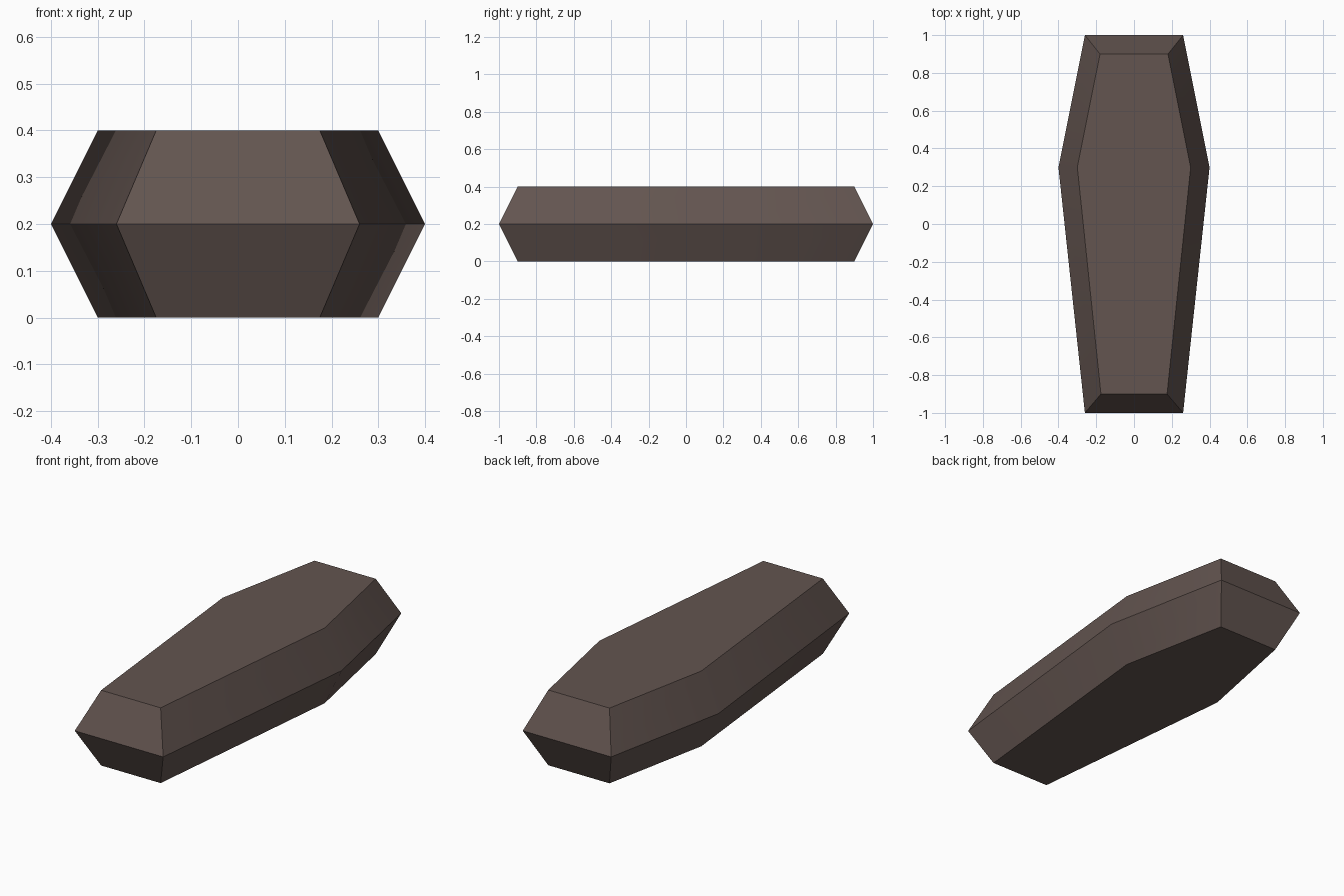
import bpy
import bmesh
import math

cube = bpy.data.objects.get("Cube")
if cube:
    bpy.data.objects.remove(cube, do_unlink=True)

# Dark brown wood
wood = bpy.data.materials.new("dark_brown_wood")
wood.use_nodes = True
colour = (0.125, 0.09, 0.08, 1)
wood.diffuse_color = colour
bsdf = wood.node_tree.nodes["Principled BSDF"]
bsdf.inputs["Base Color"].default_value = colour
bsdf.inputs["Roughness"].default_value = 0.9

# Half outlines (half width, y) from foot to head, mirrored across x
seam_outline = [(0.26, -1.0), (0.4, 0.3), (0.26, 1.0)]
panel_outline = [(0.175, -0.9), (0.3, 0.3), (0.18, 0.9)]


def ring(bm, outline, z):
    """Closed ring of vertices, counter-clockwise from above."""
    right = [(x, y, z) for x, y in outline]
    left = [(-x, y, z) for x, y in reversed(outline)]
    return [bm.verts.new(p) for p in right + left]


# Coffin: bottom panel, wide seam at mid height, lid panel
bm = bmesh.new()
rings = [ring(bm, panel_outline, 0.0),
         ring(bm, seam_outline, 0.2),
         ring(bm, panel_outline, 0.4)]
for low, high in zip(rings, rings[1:]):
    n = len(low)
    for i in range(n):
        j = (i + 1) % n
        bm.faces.new((low[i], low[j], high[j], high[i]))
bm.faces.new(reversed(rings[0]))
bm.faces.new(rings[-1])
bmesh.ops.recalc_face_normals(bm, faces=bm.faces)

mesh = bpy.data.meshes.new("coffin_body")
bm.to_mesh(mesh)
bm.free()
mesh.materials.append(wood)
coffin = bpy.data.objects.new("coffin_body", mesh)
bpy.context.collection.objects.link(coffin)

# Soften only the shallow shoulder bend; keep the other edges sharp
bpy.ops.object.select_all(action="DESELECT")
coffin.select_set(True)
bpy.context.view_layer.objects.active = coffin
bpy.ops.object.shade_smooth_by_angle(angle=math.radians(30))
